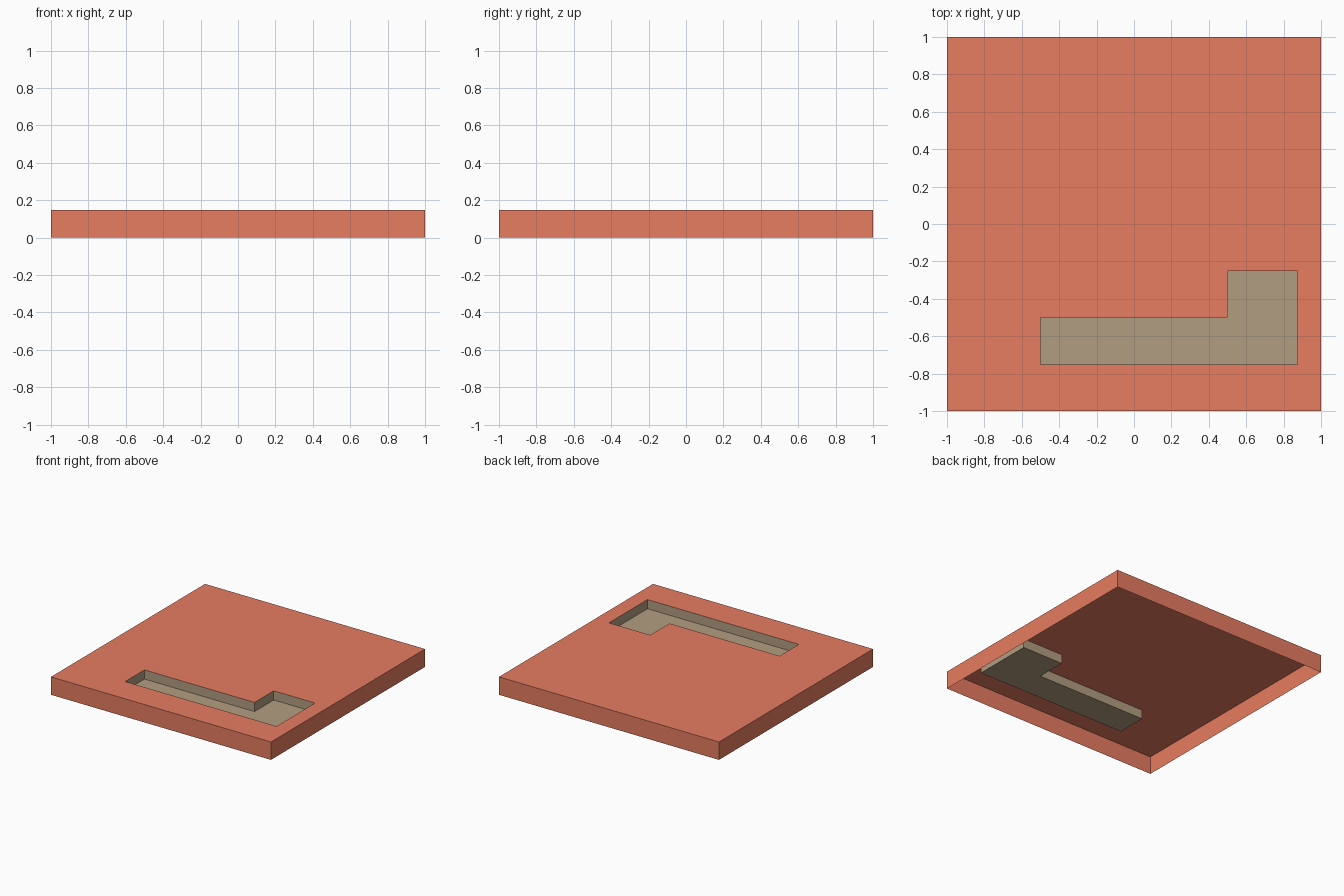
import bpy, bmesh

if "Cube" in bpy.data.objects:
    bpy.data.objects.remove(bpy.data.objects["Cube"])

TOP, FLOOR = 0.147, 0.072
SQUARE = [(-1, -1), (1, -1), (1, 1), (-1, 1)]
POCKET = [(-0.5, -0.75), (0.875, -0.75), (0.875, -0.25),
          (0.5, -0.25), (0.5, -0.5), (-0.5, -0.5)]


def material(name, color):
    mat = bpy.data.materials.new(name)
    mat.diffuse_color = color
    mat.use_nodes = True
    mat.node_tree.nodes["Principled BSDF"].inputs["Base Color"].default_value = mat.diffuse_color
    return mat


def ring(bm, outline, z):
    return [bm.verts.new((x, y, z)) for x, y in outline]


def walls(bm, lower, upper, inward=False):
    n = len(lower)
    for i in range(n):
        j = (i + 1) % n
        quad = [lower[i], lower[j], upper[j], upper[i]]
        bm.faces.new(quad[::-1] if inward else quad)


def finish(bm, name, mat):
    mesh = bpy.data.meshes.new(name)
    bm.to_mesh(mesh)
    bm.free()
    mesh.materials.append(mat)
    obj = bpy.data.objects.new(name, mesh)
    bpy.context.collection.objects.link(obj)
    return obj


# Plate shell: open underneath, with an L-shaped opening in the top
bm = bmesh.new()
rim = ring(bm, SQUARE, TOP)
opening = ring(bm, POCKET, TOP)
edges = [bm.edges.new((loop[i - 1], loop[i]))
         for loop in (rim, opening) for i in range(len(loop))]
bmesh.ops.triangle_fill(bm, edges=edges, use_beauty=True, normal=(0, 0, 1))
bm.normal_update()
for face in bm.faces:
    if face.normal.z < 0:
        face.normal_flip()
walls(bm, ring(bm, SQUARE, 0), rim)
finish(bm, "plate_shell", material("coral", (0.80, 0.20, 0.12, 1)))

# Recess lining: pocket walls and floor hanging from the top opening
bm = bmesh.new()
base = ring(bm, POCKET, FLOOR)
bm.faces.new(base)
walls(bm, base, ring(bm, POCKET, TOP), inward=True)
finish(bm, "recess_lining", material("beige", (0.45, 0.34, 0.22, 1)))
